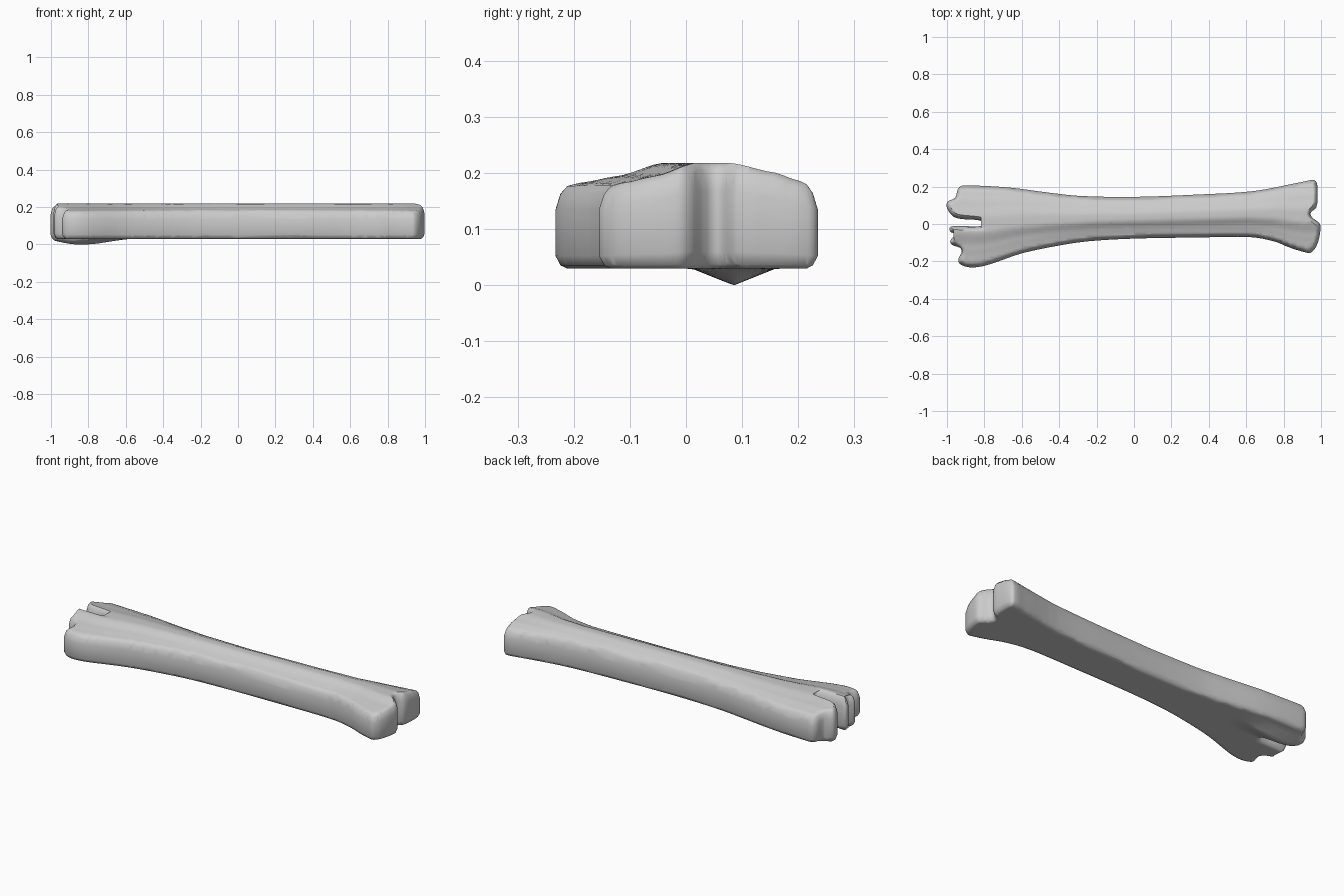
import bpy
import bmesh
import math
from mathutils import Vector

cube = bpy.data.objects.get("Cube")
if cube:
    bpy.data.objects.remove(cube, do_unlink=True)

# Plan outline of the bone, counterclockwise, in four runs
left_end = [(-.935, .197), (-.957, .14), (-1, .115), (-.992, .07), (-.95, .032),
            (-.83, .02), (-.805, .003), (-.83, -.012), (-.98, -.013), (-.983, -.04),
            (-.96, -.055), (-.982, -.09), (-.975, -.11), (-.922, -.137), (-.94, -.2)]
lower_edge = [(-.905, -.226), (-.85, -.232), (-.77, -.215), (-.6, -.157), (-.4, -.115),
              (-.24, -.092), (0, -.078), (.35, -.072), (.62, -.07), (.75, -.093),
              (.83, -.125), (.91, -.15)]
right_end = [(.945, -.153), (.977, -.115), (.996, -.04), (.994, 0), (.95, .038),
             (.945, .06), (.975, .09), (.982, .16), (.977, .22)]
upper_edge = [(.96, .235), (.885, .222), (.64, .176), (.35, .158), (0, .145),
              (-.29, .15), (-.45, .167), (-.67, .195), (-.89, .206)]
# Height of the top surface across the width: a long raised ridge
ridge = [(0, .172), (.1, .183), (.25, .195), (.43, .218), (.6, .218), (.8, .201),
         (.9, .188), (1, .172)]
# Rounded rim: inset from the outline, share of the height
rim = [(.02, 0), (.008, .04), (0, .16), (0, .74), (.008, .93), (.02, 1)]


def smooth(t):
    t = min(max(t, 0), 1)
    return t * t * (3 - 2 * t)


def lookup(keys, x, ease=False):
    keys = sorted(keys)
    x = min(max(x, keys[0][0]), keys[-1][0])
    for (x0, y0), (x1, y1) in zip(keys, keys[1:]):
        if x <= x1:
            t = (x - x0) / (x1 - x0)
            return y0 + (y1 - y0) * (0.5 * (t + smooth(t)) if ease else t)


def rounded(points, steps):
    """Closed curve through the points, with tangents scaled to each span."""
    p = [Vector(q) for q in points]
    n = len(p)
    tan = [(p[(i + 1) % n] - p[i - 1]).normalized() for i in range(n)]
    out = []
    for i in range(n):
        a, b = p[i], p[(i + 1) % n]
        size = (b - a).length
        for k in range(steps):
            t = k / steps
            s = smooth(t)
            out.append(a * (1 - s) + b * s + tan[i] * size * t * (1 - t) ** 2
                       - tan[(i + 1) % n] * size * t * t * (1 - t))
    return out


def inset(loop, dist):
    """Offset inward, then relax so that tight corners do not fold."""
    if dist == 0:
        return loop
    n = len(loop)
    res = []
    for i in range(n):
        d = (loop[(i + 1) % n] - loop[i - 1]).normalized()
        res.append(loop[i] + Vector((-d.y, d.x)) * dist)
    for _ in range(2):
        res = [res[i] * .5 + (res[i - 1] + res[(i + 1) % n]) * .25 for i in range(n)]
    return res


def top_height(x, y):
    low, high = lookup(lower_edge, x), lookup(upper_edge, x)
    return lookup(ridge, min(max((y - low) / (high - low), 0), 1), True)


def bottom_height(x, y):
    # Flat underside with one pointed knob near the forked end
    along = smooth((-.55 - x) / .27) if x > -.82 else smooth((x + 1.06) / .2)
    across = max(0, 1 - abs(y - .085) / .075)
    return .03 - .03 * along * across


# Bone body: stacked outlines, capped and cut into a fine grid
outline = rounded(left_end + lower_edge + right_end + upper_edge, 4)
bm = bmesh.new()
rings = [[bm.verts.new((p.x, p.y, f)) for p in inset(outline, d)] for d, f in rim]
count = len(outline)
for a, b in zip(rings, rings[1:]):
    for i in range(count):
        j = (i + 1) % count
        bm.faces.new((a[i], a[j], b[j], b[i]))
caps = [bm.faces.new(rings[-1]), bm.faces.new(rings[0][::-1])]
bmesh.ops.triangulate(bm, faces=caps)


def slice_grid(axis, start, end, cuts):
    for k in range(cuts + 1):
        pos = Vector((0, 0, 0))
        normal = Vector((0, 0, 0))
        pos[axis] = start + (end - start) * k / cuts
        normal[axis] = 1
        bmesh.ops.bisect_plane(bm, geom=bm.verts[:] + bm.edges[:] + bm.faces[:],
                               plane_co=pos, plane_no=normal, dist=.0005)


slice_grid(0, -.96, .96, 44)
slice_grid(1, -.215, .215, 30)

# Raise the ridge and the knob
for v in bm.verts:
    low, high = bottom_height(v.co.x, v.co.y), top_height(v.co.x, v.co.y)
    v.co.z = low + (high - low) * v.co.z
bmesh.ops.remove_doubles(bm, verts=bm.verts[:], dist=.0008)
bmesh.ops.recalc_face_normals(bm, faces=bm.faces[:])
lowest = min(v.co.z for v in bm.verts)
bmesh.ops.translate(bm, verts=bm.verts[:], vec=(0, 0, -lowest))

mesh = bpy.data.meshes.new("bone")
bm.to_mesh(mesh)
bm.free()
bone = bpy.data.objects.new("bone", mesh)
bpy.context.collection.objects.link(bone)

grey = bpy.data.materials.new("light_grey")
grey.use_nodes = True
colour = (.6, .6, .6, 1)
grey.diffuse_color = colour
grey.node_tree.nodes["Principled BSDF"].inputs["Base Color"].default_value = colour
mesh.materials.append(grey)

bpy.context.view_layer.objects.active = bone
bone.select_set(True)
bpy.ops.object.shade_smooth_by_angle(angle=math.radians(50))
